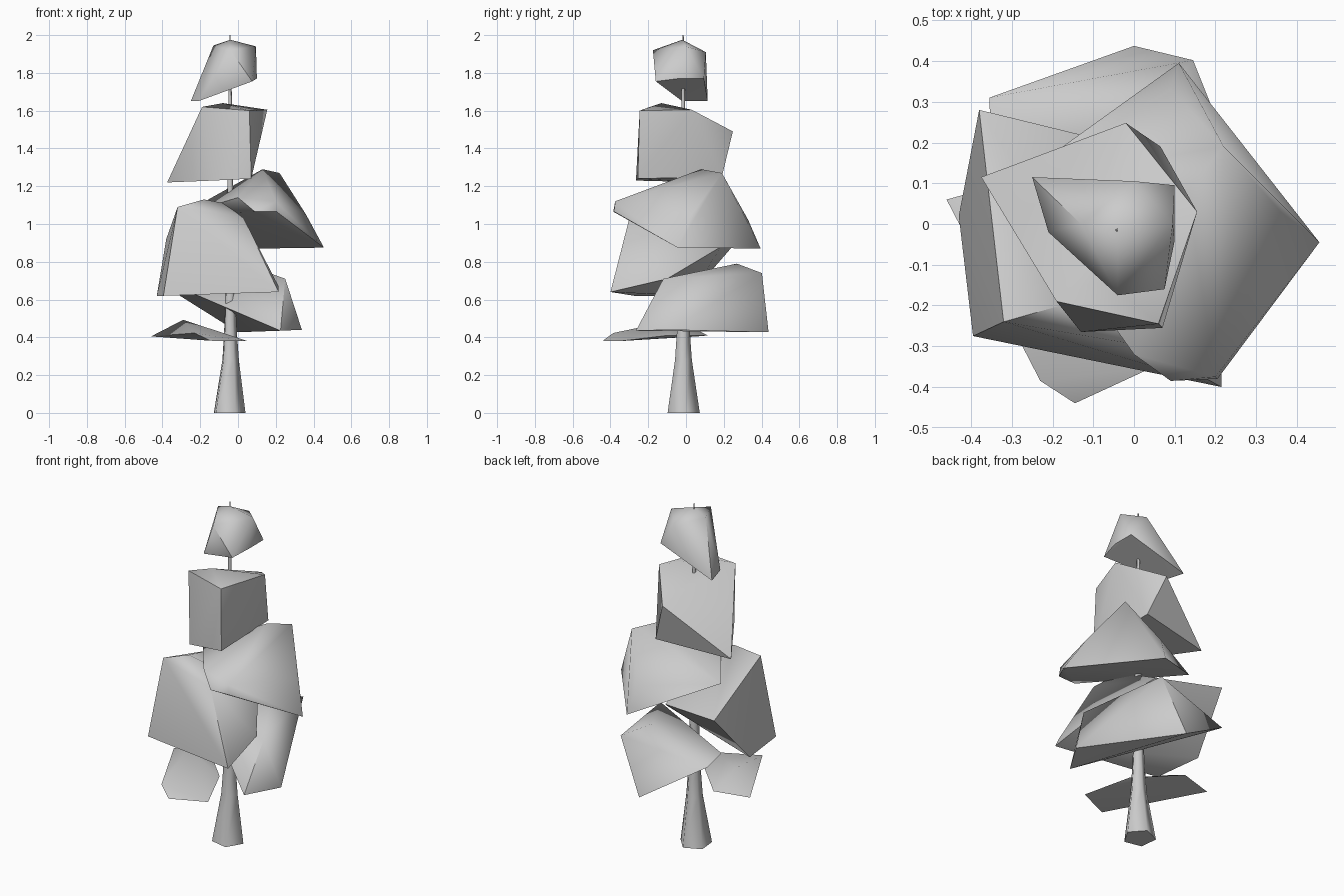
import bpy, bmesh, math


def finish(name, bm, angle):
    bmesh.ops.recalc_face_normals(bm, faces=bm.faces[:])
    mesh = bpy.data.meshes.new(name)
    bm.to_mesh(mesh)
    bm.free()
    obj = bpy.data.objects.new(name, mesh)
    bpy.context.collection.objects.link(obj)
    bpy.ops.object.select_all(action='DESELECT')
    obj.select_set(True)
    bpy.context.view_layer.objects.active = obj
    bpy.ops.object.shade_smooth_by_angle(angle=math.radians(angle))
    return obj


def clump(name, corners):
    """Faceted foliage mass: convex hull around a few corner points."""
    bm = bmesh.new()
    for c in corners:
        bm.verts.new(c)
    res = bmesh.ops.convex_hull(bm, input=bm.verts[:])
    loose = [v for v in bm.verts if not v.link_faces]
    bmesh.ops.delete(bm, geom=loose, context='VERTS')
    return finish(name, bm, 60)


# trunk: tapered five-sided rings (z, radius, centre x)
bm = bmesh.new()
rings = []
for z, r, cx in [(0, .09, -.05), (.28, .047, -.042), (.42, .037, -.042), (.55, .031, -.042),
                 (1.2, .017, -.042), (1.65, .01, -.042), (2.0, .003, -.042)]:
    rings.append([bm.verts.new((cx + r * math.cos(math.tau * i / 5 + .1),
                                -.015 + r * math.sin(math.tau * i / 5 + .1), z)) for i in range(5)])
for a, b in zip(rings, rings[1:]):
    for i in range(5):
        j = (i + 1) % 5
        bm.faces.new((a[i], a[j], b[j], b[i]))
bm.faces.new(rings[0])
bm.faces.new(rings[-1])
finish("trunk", bm, 80)

# foliage, from the crown downwards (rim points, then upper points)
clump("foliage_crown", [
    (-.25, .115, 1.65), (-.21, -.02, 1.65), (.075, -.16, 1.755), (.10, .095, 1.77), (.10, -.04, 1.77),
    (-.13, 0, 1.945), (.095, 0, 1.94), (-.04, -.02, 1.975), (-.04, -.175, 1.92), (0, .105, 1.91)])

clump("foliage_upper", [
    (-.375, .115, 1.22), (-.13, -.265, 1.23), (.07, -.255, 1.24), (.065, .19, 1.25),
    (-.02, .248, 1.49), (.155, .03, 1.605), (-.19, -.19, 1.62), (.06, -.245, 1.6), (-.08, -.13, 1.64)])

clump("foliage_right", [
    (.11, .395, .87), (.455, -.045, .875), (.205, -.38, 1.065), (.09, -.385, 1.065), (-.30, .10, 1.05),
    (.09, .33, 1.02), (.36, .03, 1.05), (.20, -.375, 1.12), (0, -.32, 1.14),
    (.22, .19, 1.27), (.13, .08, 1.29)])

clump("foliage_front_left", [
    (-.395, -.275, .62), (.215, -.40, .64), (.19, -.10, .71), (-.43, .02, .62), (.215, -.37, .67),
    (-.38, .28, .92), (.005, .186, .88), (.03, -.30, 1.03),
    (-.32, -.24, 1.09), (-.18, -.2, 1.13), (-.07, -.2, 1.11)])

clump("foliage_back", [
    (0, .437, .427), (.338, -.08, .44), (.225, -.265, .435), (-.355, .31, .65), (-.35, .17, .68),
    (.145, .402, .74), (.25, -.12, .71), (.03, .27, .79)])

clump("foliage_lowest", [
    (-.46, .06, .405), (-.145, -.44, .382), (.05, -.35, .38), (-.26, .115, .41),
    (-.23, -.385, .423), (-.05, -.10, .41), (-.29, -.05, .493)])
